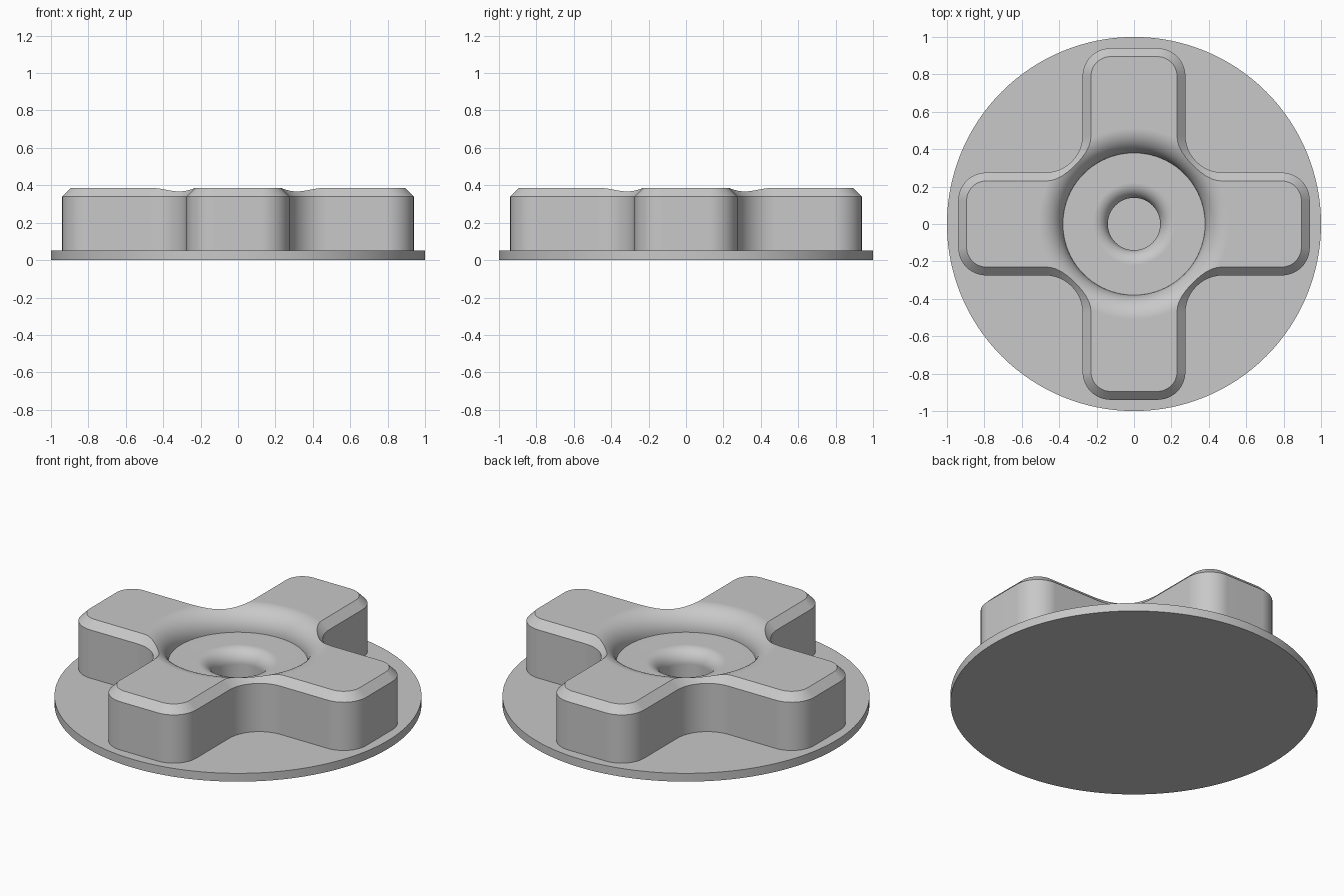
import bpy, bmesh
from math import sin, cos, pi, radians

old = bpy.data.objects.get("Cube")
if old:
    bpy.data.objects.remove(old, do_unlink=True)

GREY = (0.58, 0.58, 0.58, 1.0)
grey = bpy.data.materials.new("plain_grey")
grey.use_nodes = True
grey.diffuse_color = GREY
grey.node_tree.nodes["Principled BSDF"].inputs["Base Color"].default_value = GREY

HALF_WIDTH, REACH = 0.275, 0.94      # cross arm
CORNER, CROTCH = 0.15, 0.2           # outer and inner rounding
TOP, CHAMFER, BASE_TOP = 0.385, 0.045, 0.05


def arc(cx, cy, r, start, end, steps=12):
    angles = [radians(start + (end - start) * i / steps) for i in range(steps + 1)]
    return [(cx + r * cos(a), cy + r * sin(a)) for a in angles]


def cross_outline(inset):
    """Rounded plus shape, drawn one arm at a time."""
    cx, cy, c = REACH - CORNER, HALF_WIDTH - CORNER, HALF_WIDTH + CROTCH
    arm = (arc(cx, -cy, CORNER - inset, -90, 0)
           + arc(cx, cy, CORNER - inset, 0, 90)
           + arc(c, c, CROTCH + inset, 270, 180))
    points = []
    for k in range(4):
        s, t = sin(k * pi / 2), cos(k * pi / 2)
        points += [(x * t - y * s, x * s + y * t) for x, y in arm]
    return points


def loft(name, rings):
    """Solid through stacked (outline, height) rings, capped at both ends."""
    bm = bmesh.new()
    loops = [[bm.verts.new((x, y, z)) for x, y in pts] for pts, z in rings]
    n = len(loops[0])
    for low, high in zip(loops, loops[1:]):
        for i in range(n):
            j = (i + 1) % n
            bm.faces.new((low[i], low[j], high[j], high[i]))
    bm.faces.new(loops[0][::-1])
    bm.faces.new(loops[-1])
    bmesh.ops.recalc_face_normals(bm, faces=bm.faces)
    mesh = bpy.data.meshes.new(name)
    bm.to_mesh(mesh)
    bm.free()
    mesh.materials.append(grey)
    obj = bpy.data.objects.new(name, mesh)
    bpy.context.collection.objects.link(obj)
    return obj


def circle(r, steps=96):
    return arc(0, 0, r, 0, 360, steps)[:-1]


def smooth(obj):
    bpy.ops.object.select_all(action='DESELECT')
    obj.select_set(True)
    bpy.context.view_layer.objects.active = obj
    bpy.ops.object.shade_smooth_by_angle(angle=radians(30))


# Round base plate
base = loft("base_plate", [(circle(1, 128), 0), (circle(1, 128), BASE_TOP)])

# Cross-shaped grip with chamfered top rim
grip = loft("cross_grip", [
    (cross_outline(0), BASE_TOP - 0.01),
    (cross_outline(0), TOP - CHAMFER),
    (cross_outline(CHAMFER), TOP)])

# Stepped centre recess: bore, rounded lip, flat seat, rounded upper lip
SEAT, BORE_R, BORE_LIP, SEAT_R, SEAT_LIP = 0.255, 0.14, 0.08, 0.38, 0.13
profile = [(BORE_R, 0.02)]
profile += arc(BORE_R + BORE_LIP, SEAT - BORE_LIP, BORE_LIP, 180, 90, 10)
profile += arc(SEAT_R + SEAT_LIP, TOP - SEAT_LIP, SEAT_LIP, 180, 90, 14)
profile += [(SEAT_R + SEAT_LIP + 0.02, TOP + 0.001), (SEAT_R + SEAT_LIP + 0.02, TOP + 0.1)]
cutter = loft("recess_cutter", [(circle(r), z) for r, z in profile])
cutter.hide_render = True

cut = grip.modifiers.new("recess", 'BOOLEAN')
cut.operation = 'DIFFERENCE'
cut.solver = 'EXACT'
cut.object = cutter
bpy.context.view_layer.objects.active = grip
bpy.ops.object.modifier_apply(modifier=cut.name)
bpy.data.objects.remove(cutter, do_unlink=True)

for part in (base, grip):
    smooth(part)
    weighted = part.modifiers.new("even_shading", 'WEIGHTED_NORMAL')
    weighted.keep_sharp = True
